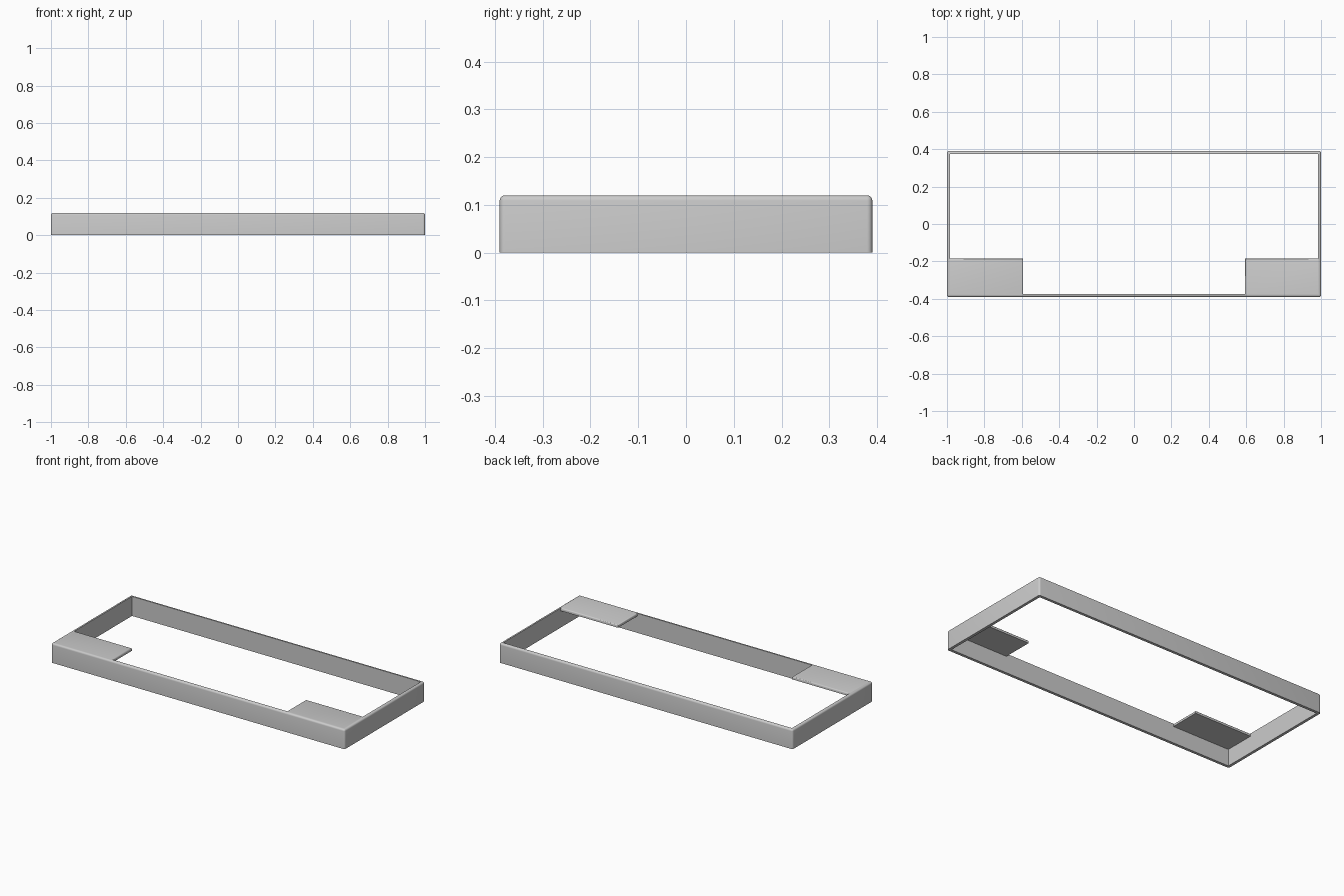
import bpy, bmesh
from mathutils import Vector

if "Cube" in bpy.data.objects:
    bpy.data.objects.remove(bpy.data.objects["Cube"], do_unlink=True)

HX, HY, H = 1.0, 0.39, 0.12      # half length, half depth, height
WALL, PLATE, FILLET = 0.017, 0.017, 0.011

grey = bpy.data.materials.new("plain grey")
grey.use_nodes = True
grey.diffuse_color = (0.6, 0.6, 0.6, 1)
grey.node_tree.nodes["Principled BSDF"].inputs["Base Color"].default_value = grey.diffuse_color


def box(name, lo, hi, rounded=None, radius=0.0, segments=4):
    """Box between two corners; edges whose ends satisfy the rule are rounded."""
    lo, hi = Vector(lo), Vector(hi)
    bm = bmesh.new()
    bmesh.ops.create_cube(bm, size=1)
    for v in bm.verts:
        v.co = (lo + hi) / 2 + v.co * (hi - lo)
    if rounded:
        edges = [e for e in bm.edges if rounded(*[v.co for v in e.verts])]
        bmesh.ops.bevel(bm, geom=edges, offset=radius, segments=segments,
                        profile=0.5, affect='EDGES')
    mesh = bpy.data.meshes.new(name)
    bm.to_mesh(mesh)
    bm.free()
    mesh.materials.append(grey)
    ob = bpy.data.objects.new(name, mesh)
    bpy.context.collection.objects.link(ob)
    return ob


def smooth(ob):
    bpy.ops.object.select_all(action='DESELECT')
    ob.select_set(True)
    bpy.context.view_layer.objects.active = ob
    bpy.ops.object.shade_smooth_by_angle(angle=0.6)


# Frame: block with rounded upright corners and top rim, hollowed right through
frame = box("frame_wall", (-HX, -HY, 0), (HX, HY, H),
            lambda a, b: max(a.z, b.z) > H / 2, FILLET)
ix, iy = HX - WALL, HY - WALL
opening = box("opening_cutter", (-ix, -iy, -0.1), (ix, iy, H + 0.1))
cut = frame.modifiers.new("opening", 'BOOLEAN')
cut.operation, cut.solver, cut.object = 'DIFFERENCE', 'EXACT', opening
bpy.context.view_layer.objects.active = frame
bpy.ops.object.modifier_apply(modifier="opening")
bpy.data.objects.remove(opening, do_unlink=True)
smooth(frame)

# Corner plates: thin shelves flush with the rim at both front corners
for side, name in ((1, "left_corner_plate"), (-1, "right_corner_plate")):
    xs = sorted((side * 0.593, side * ix))
    inner, back = side * 0.593, -0.185

    def free_edge(a, b):
        top = min(a.z, b.z) > H - 0.001
        return top and (abs(a.x - inner) + abs(b.x - inner) < 0.001
                        or abs(a.y - back) + abs(b.y - back) < 0.001)

    smooth(box(name, (xs[0], -iy, H - PLATE), (xs[1], back, H), free_edge, 0.007, 3))
